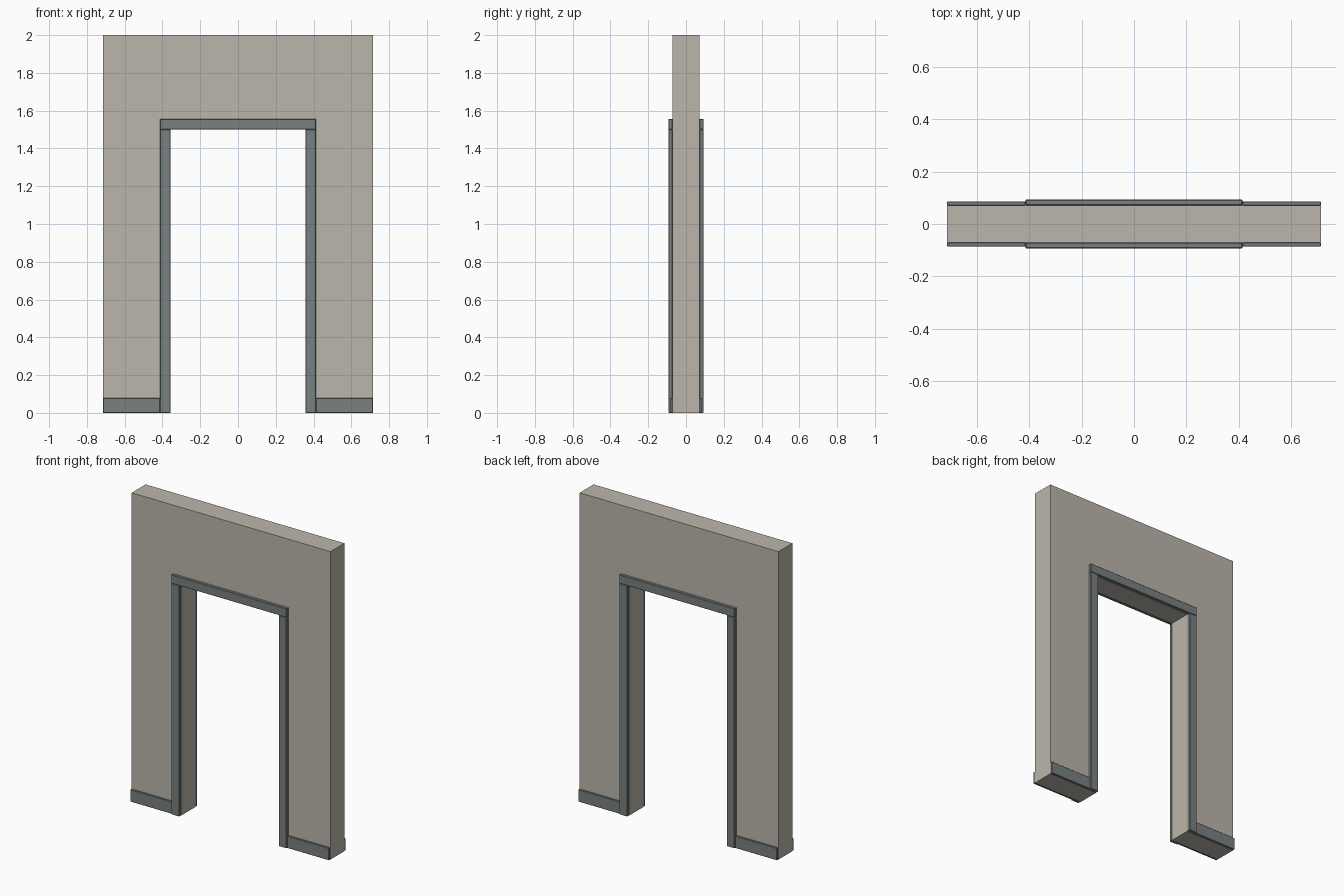
import bpy
import bmesh

if "Cube" in bpy.data.objects:
    bpy.data.objects.remove(bpy.data.objects["Cube"])

HALF_W, HALF_T, TOP = 0.714, 0.0714, 2.0      # wall
OPEN_X, OPEN_Z = 0.357, 1.5                   # doorway opening
CASING_W, CASING_D = 0.057, 0.0214            # door casing
BASE_H, BASE_D = 0.0786, 0.0143               # baseboard


def material(name, color):
    mat = bpy.data.materials.new(name)
    mat.diffuse_color = (*color, 1.0)
    mat.use_nodes = True
    mat.node_tree.nodes["Principled BSDF"].inputs["Base Color"].default_value = mat.diffuse_color
    return mat


plaster = material("plaster", (0.50, 0.47, 0.41))
trim_paint = material("trim_paint", (0.19, 0.22, 0.215))


def box(name, xs, ys, zs, mat, bevel=0.0):
    """Axis-aligned box from its extents along each axis."""
    bm = bmesh.new()
    bmesh.ops.create_cube(bm, size=1.0)
    for v in bm.verts:
        v.co = [(lo + hi) / 2 + c * abs(hi - lo)
                for c, (lo, hi) in zip(v.co, (xs, ys, zs))]
    mesh = bpy.data.meshes.new(name)
    bm.to_mesh(mesh)
    bm.free()
    mesh.materials.append(mat)
    obj = bpy.data.objects.new(name, mesh)
    bpy.context.collection.objects.link(obj)
    if bevel:
        mod = obj.modifiers.new("eased_edges", "BEVEL")
        mod.width = bevel
        mod.segments = 1
    return obj


# Wall header above the opening
box("wall_header", (-OPEN_X, OPEN_X), (-HALF_T, HALF_T), (OPEN_Z, TOP), plaster)

outer = OPEN_X + CASING_W
for side, sx in (("left", -1), ("right", 1)):
    # Wall piers beside the opening
    box(f"wall_{side}", (sx * OPEN_X, sx * HALF_W), (-HALF_T, HALF_T), (0, TOP), plaster)

for face, sy in (("front", -1), ("back", 1)):
    casing_y = (sy * HALF_T, sy * (HALF_T + CASING_D))
    base_y = (sy * HALF_T, sy * (HALF_T + BASE_D))
    # Casing across the top
    box(f"casing_head_{face}", (-outer, outer), casing_y,
        (OPEN_Z, OPEN_Z + CASING_W), trim_paint, 0.0025)
    for side, sx in (("left", -1), ("right", 1)):
        # Upright casing and baseboard
        box(f"casing_{side}_{face}", (sx * OPEN_X, sx * outer), casing_y,
            (0, OPEN_Z), trim_paint, 0.0025)
        box(f"baseboard_{side}_{face}", (sx * outer, sx * HALF_W), base_y,
            (0, BASE_H), trim_paint, 0.002)
